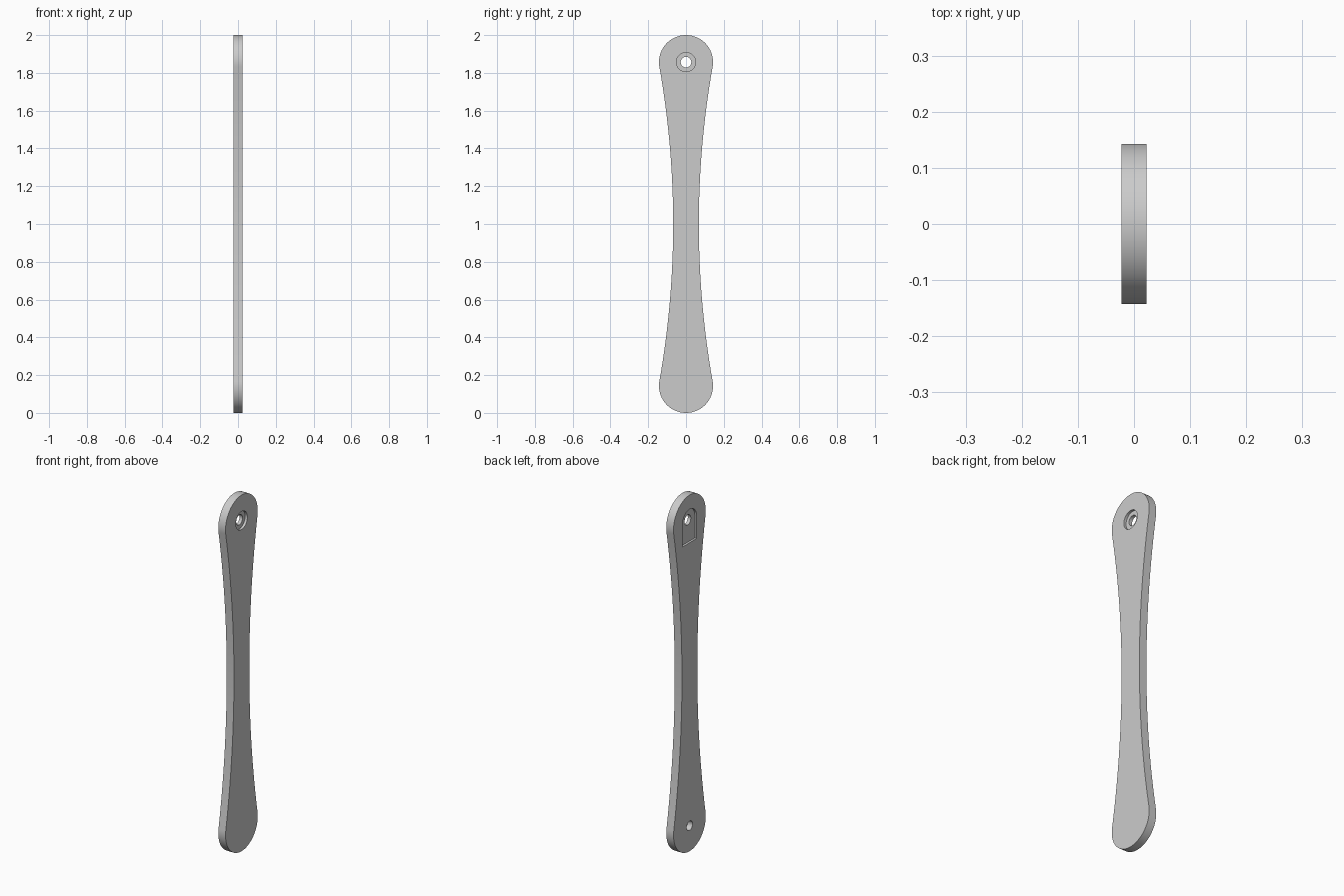
import bpy, bmesh
from math import sin, cos, pi, asin, radians

HALF_T = 0.0225          # half thickness of the bar
R_END = 0.143            # radius of the rounded ends
WAIST = 0.068            # half width in the middle
Z_LOW, Z_HIGH = R_END, 2 - R_END

if "Cube" in bpy.data.objects:
    bpy.data.objects.remove(bpy.data.objects["Cube"], do_unlink=True)

grey = bpy.data.materials.new("plain grey")
grey.use_nodes = True
colour = (0.6, 0.6, 0.6, 1)
grey.diffuse_color = colour
grey.node_tree.nodes["Principled BSDF"].inputs["Base Color"].default_value = colour


def arc(cy, cz, r, a0, a1, n):
    """Points (y, z) along an arc."""
    return [(cy + r * cos(a0 + (a1 - a0) * i / n),
             cz + r * sin(a0 + (a1 - a0) * i / n)) for i in range(n + 1)]


def slab(name, outline, x0, x1):
    """Extrude a closed (y, z) outline from x0 to x1."""
    bm = bmesh.new()
    face = bm.faces.new([bm.verts.new((x0, y, z)) for y, z in outline])
    out = bmesh.ops.extrude_face_region(bm, geom=[face])
    moved = [v for v in out["geom"] if isinstance(v, bmesh.types.BMVert)]
    bmesh.ops.translate(bm, verts=moved, vec=(x1 - x0, 0, 0))
    bmesh.ops.recalc_face_normals(bm, faces=bm.faces)
    mesh = bpy.data.meshes.new(name)
    bm.to_mesh(mesh)
    bm.free()
    mesh.materials.append(grey)
    obj = bpy.data.objects.new(name, mesh)
    bpy.context.collection.objects.link(obj)
    return obj


def disc(z, r):
    return arc(0, z, r, 0, 2 * pi, 48)[:-1]


# Bar outline: two round ends joined by large concave arcs tangent to them
span = Z_HIGH - 1
r_side = (span ** 2 + WAIST ** 2 - R_END ** 2) / (2 * (R_END - WAIST))
tilt = asin(span / (r_side + R_END))
cy = r_side + WAIST
outline = arc(0, Z_HIGH, R_END, -tilt, pi + tilt, 56)
outline += arc(-cy, 1, r_side, tilt, -tilt, 40)[1:-1]
outline += arc(0, Z_LOW, R_END, pi - tilt, 2 * pi + tilt, 56)
outline += arc(cy, 1, r_side, pi + tilt, pi - tilt, 40)[1:-1]
bar = slab("link_bar", outline, -HALF_T, HALF_T)

# Arched pocket outline around the upper hole
pocket = arc(0, Z_HIGH, 0.063, 0, pi, 32) + [(-0.063, 1.732), (0.063, 1.732)]

# Recesses: through hole, counterbore, arched pocket, lower blind hole
cutters = [
    slab("through_hole_cutter", disc(Z_HIGH, 0.028), -0.1, 0.1),
    slab("counterbore_cutter", disc(Z_HIGH, 0.051), HALF_T - 0.014, 0.1),
    slab("pocket_cutter", pocket, -0.1, -HALF_T + 0.012),
    slab("blind_hole_cutter", disc(Z_LOW, 0.026), -0.1, 0.008),
]
bpy.ops.object.select_all(action="DESELECT")
bpy.context.view_layer.objects.active = bar
bar.select_set(True)
for cutter in cutters:
    cutter.hide_render = True
    mod = bar.modifiers.new(cutter.name, "BOOLEAN")
    mod.operation = "DIFFERENCE"
    mod.solver = "EXACT"
    mod.object = cutter
    bpy.ops.object.modifier_apply(modifier=mod.name)
    bpy.data.objects.remove(cutter, do_unlink=True)

# Smooth rims, sharp face edges
bpy.ops.object.shade_smooth_by_angle(angle=radians(30))
